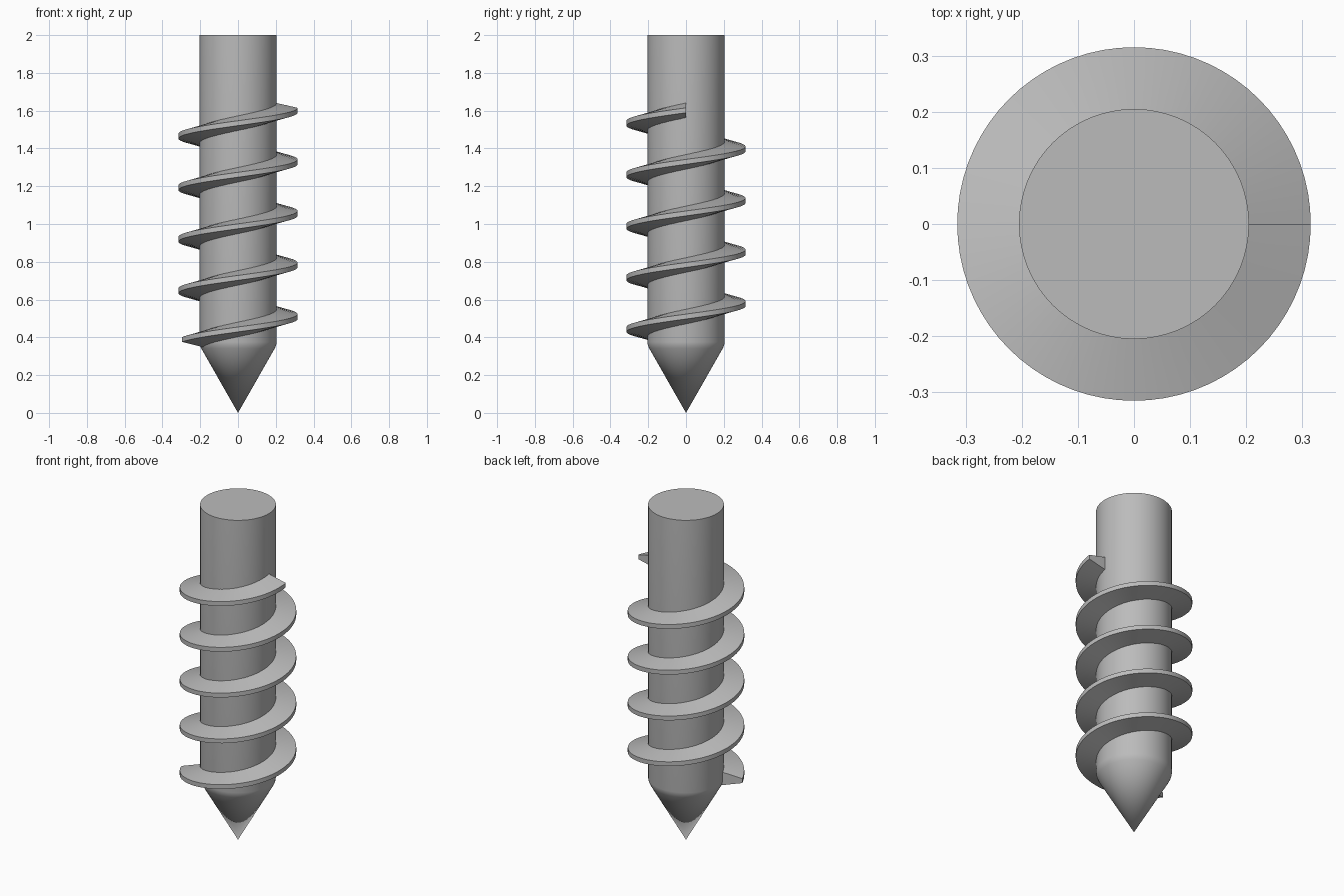
import bpy
import bmesh
from math import cos, sin, radians

cube = bpy.data.objects.get("Cube")
if cube:
    bpy.data.objects.remove(cube, do_unlink=True)

# Plain grey metal
steel = bpy.data.materials.new("grey_metal")
steel.use_nodes = True
GREY = (0.5, 0.5, 0.5, 1)
steel.diffuse_color = GREY
steel.node_tree.nodes["Principled BSDF"].inputs["Base Color"].default_value = GREY

SIDES = 64
SHAFT_R, THREAD_R, ROOT_R = 0.205, 0.315, 0.15
PITCH, TOP_Z = 0.273, 1.602
START, END = 200, 360 * 5
RIM_HALF, FLANK_SLOPE = 0.013, 0.23


def finish(name, bm):
    bmesh.ops.recalc_face_normals(bm, faces=bm.faces)
    mesh = bpy.data.meshes.new(name)
    bm.to_mesh(mesh)
    bm.free()
    obj = bpy.data.objects.new(name, mesh)
    bpy.context.collection.objects.link(obj)
    mesh.materials.append(steel)
    bpy.ops.object.select_all(action="DESELECT")
    obj.select_set(True)
    bpy.context.view_layer.objects.active = obj
    bpy.ops.object.shade_smooth_by_angle(angle=radians(35))
    return obj


def ring(bm, radius, z):
    return [bm.verts.new((radius * cos(radians(360 * i / SIDES)),
                          radius * sin(radians(360 * i / SIDES)), z))
            for i in range(SIDES)]


def bridge(bm, a, b, closed=True):
    n = len(a)
    for i in range(n if closed else n - 1):
        j = (i + 1) % n
        bm.faces.new((a[i], a[j], b[j], b[i]))


# Shaft: cylinder with a softly rounded shoulder running into the pointed tip
bm = bmesh.new()
profile = [(0.195, 0.342), (0.202, 0.358), (SHAFT_R, 0.375), (SHAFT_R, 2.0)]
rings = [ring(bm, r, z) for r, z in profile]
for lower, upper in zip(rings, rings[1:]):
    bridge(bm, lower, upper)
bm.faces.new(rings[-1])
tip = bm.verts.new((0, 0, 0))
for i in range(SIDES):
    bm.faces.new((tip, rings[0][(i + 1) % SIDES], rings[0][i]))
finish("pointed_shaft", bm)

# Thread: trapezoid section swept up a helix, its root buried in the shaft
bm = bmesh.new()
root_half = RIM_HALF + FLANK_SLOPE * (THREAD_R - ROOT_R)
section = [(ROOT_R, -root_half), (THREAD_R, -RIM_HALF),
           (THREAD_R, RIM_HALF), (ROOT_R, root_half)]
loops = []
for angle in range(START, END + 1, 5):
    a = radians(angle)
    rise = TOP_Z - PITCH * (END - angle) / 360
    loops.append([bm.verts.new((r * cos(a), r * sin(a), rise + h))
                  for r, h in section])
for first, second in zip(loops, loops[1:]):
    bridge(bm, first, second)
bm.faces.new(loops[0])
bm.faces.new(loops[-1])
finish("helical_thread", bm)
